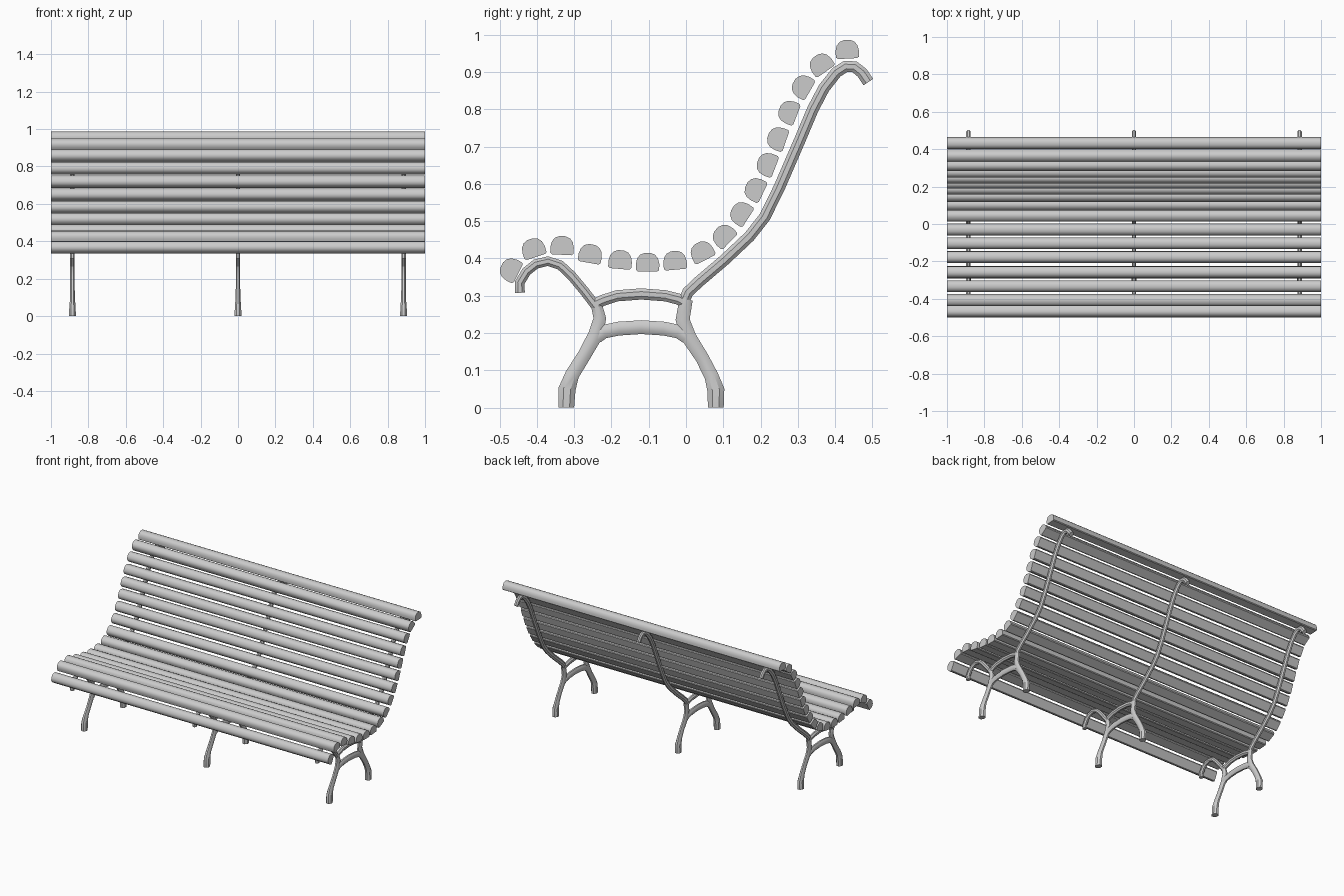
import bpy, bmesh, math
from mathutils import Vector, Matrix

if "Cube" in bpy.data.objects:
    bpy.data.objects.remove(bpy.data.objects["Cube"])


def finish(name, bm, angle):
    bmesh.ops.recalc_face_normals(bm, faces=bm.faces)
    me = bpy.data.meshes.new(name)
    bm.to_mesh(me)
    bm.free()
    ob = bpy.data.objects.new(name, me)
    bpy.context.collection.objects.link(ob)
    bpy.ops.object.select_all(action='DESELECT')
    ob.select_set(True)
    bpy.context.view_layer.objects.active = ob
    bpy.ops.object.shade_smooth_by_angle(angle=math.radians(angle))
    return ob


def loft(bm, rings):
    """Skin equal-sized rings of points and cap both ends."""
    loops = [[bm.verts.new(p) for p in r] for r in rings]
    n = len(loops[0])
    for a, b in zip(loops, loops[1:]):
        for i in range(n):
            bm.faces.new((a[i], a[(i + 1) % n], b[(i + 1) % n], b[i]))
    bm.faces.new(loops[0])
    bm.faces.new(loops[-1][::-1])


def bar(bm, path, x):
    """Eight-sided iron bar along (y, z, width, thickness) points."""
    pts = [Vector((p[0], p[1])) for p in path]
    rings = []
    for i, (y, z, w, t) in enumerate(path):
        d = (pts[min(i + 1, len(pts) - 1)] - pts[max(i - 1, 0)]).normalized()
        if z == 0:
            d = Vector((0, -1))      # feet are cut level with the ground
        ring = []
        for k in range(8):
            a = math.radians(22.5 + 45 * k)
            u = math.cos(a) * w / 2 / math.cos(math.pi / 8)
            v = math.sin(a) * t / 2 / math.cos(math.pi / 8)
            ring.append((x + v, y - d.y * u, z + d.x * u))
        rings.append(ring)
    loft(bm, rings)


def with_size(points, w, t=0.024):
    return [(y, z, w, t) for y, z in points]


# Slats: flat towards the frame, domed on the sitting side
SECTION = [(-.026, -.025), (.026, -.025), (.031, -.021), (.0315, -.005),
           (.028, .010), (.020, .020), (.008, .025), (-.008, .025),
           (-.020, .020), (-.028, .010), (-.0315, -.005), (-.031, -.021)]
# y, z, tilt in degrees
SLATS = [(-.472, .371, 63), (-.410, .428, 18), (-.332, .435, -3),
         (-.256, .413, -10), (-.176, .397, -5), (-.103, .390, 0),
         (-.030, .395, 5), (.042, .419, 27), (.100, .462, 46),
         (.146, .522, 57), (.184, .586, 64), (.216, .653, 69),
         (.244, .722, 71), (.274, .793, 69), (.311, .862, 60),
         (.361, .922, 35), (.432, .961, 3)]
for i, (y, z, tilt) in enumerate(SLATS):
    rot = Matrix.Rotation(math.radians(tilt), 2)
    prof = [rot @ Vector(p) + Vector((y, z)) for p in SECTION]
    bm = bmesh.new()
    loft(bm, [[(x, p.x, p.y) for p in prof] for x in (-1, 1)])
    finish(("seat" if i < 9 else "back") + "_slat_%02d" % (i + 1), bm, 30)

# Iron frame paths
FRONT_CURL = with_size([(-.445, .308), (-.446, .335), (-.428, .365),
                        (-.403, .385), (-.370, .393), (-.337, .382),
                        (-.307, .354), (-.272, .312), (-.240, .270)], .026)
FRONT_LEG = [(-.240, .275, .030, .024), (-.231, .240, .034, .024),
             (-.242, .196, .040, .024), (-.272, .142, .036, .024),
             (-.305, .089, .038, .026), (-.319, .050, .046, .034),
             (-.321, 0, .042, .036)]
BACK_LEG = [(.000, .290, .036, .024), (-.009, .236, .038, .024),
            (.008, .188, .040, .024), (.043, .134, .036, .024),
            (.068, .085, .038, .026), (.080, .048, .046, .034),
            (.080, 0, .042, .036)]
BACK_STAY = with_size([(-.008, .280), (.005, .310), (.036, .339),
                       (.103, .396), (.170, .459), (.211, .511),
                       (.250, .590), (.305, .717), (.340, .800),
                       (.370, .857), (.403, .899), (.428, .915),
                       (.452, .914), (.472, .898), (.489, .873)], .031)
UPPER_BAR = with_size([(-.245, .278), (-.222, .288), (-.185, .300),
                       (-.120, .305), (-.055, .300), (-.020, .291),
                       (0, .280)], .030)
LOWER_BAR = with_size([(-.240, .190), (-.220, .204), (-.180, .212),
                       (-.120, .216), (-.060, .212), (-.020, .204),
                       (.002, .190)], .037)

# Three identical frames
for side, x in (("left", -.885), ("middle", 0), ("right", .885)):
    bm = bmesh.new()
    for path in (FRONT_CURL, FRONT_LEG, BACK_LEG, BACK_STAY, UPPER_BAR, LOWER_BAR):
        bar(bm, path, x)
    finish("iron_frame_" + side, bm, 35)
